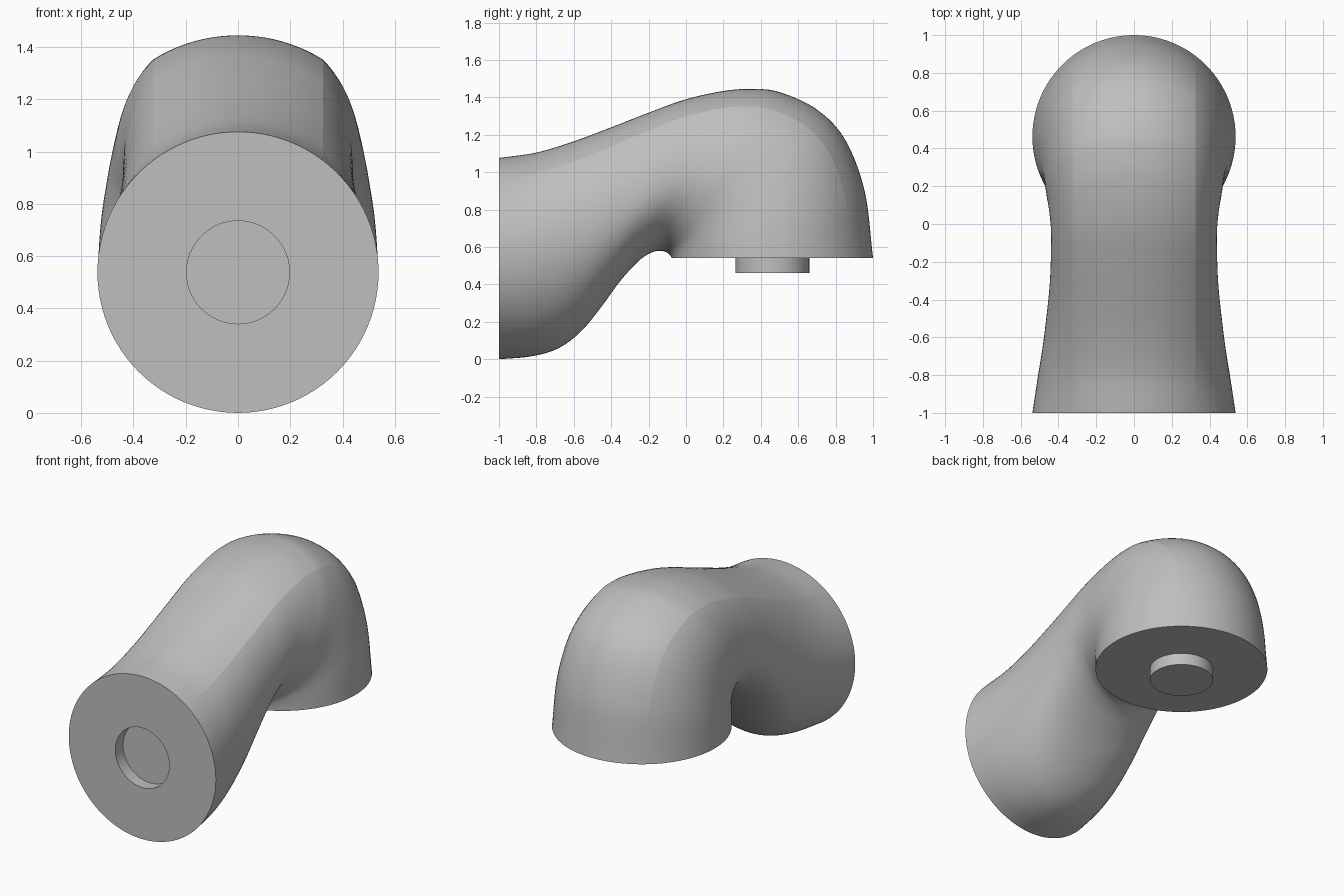
import bpy, bmesh
from math import sin, cos, pi, acos
from mathutils import Vector

cube = bpy.data.objects.get("Cube")
if cube:
    bpy.data.objects.remove(cube, do_unlink=True)

R = 0.538            # radius of both end faces
CREASE_X = 0.325     # half width of the top strip
PEG_R, PEG_H = 0.197, 0.08
TOP_N, SIDE_N, STEPS = 20, 76, 8

grey = bpy.data.materials.new("plain grey")
grey.use_nodes = True
colour = (0.52, 0.52, 0.52, 1)
grey.diffuse_color = colour
grey.node_tree.nodes["Principled BSDF"].inputs["Base Color"].default_value = colour

# Sections along the elbow: top y, top z, bottom y, bottom z, half width
SECTIONS = [Vector(s) for s in (
    (-1, 1.076, -1, 0, R),
    (-.8, 1.105, -.83, .015, .51),
    (-.6, 1.165, -.69, .055, .483),
    (-.4, 1.24, -.57, .14, .463),
    (-.2, 1.318, -.46, .27, .447),
    (0, 1.39, -.35, .42, .44),
    (.2, 1.434, -.25, .528, .44),
    (.35, 1.445, -.18, .572, .45),
    (.5, 1.428, -.135, .579, .465),
    (.7, 1.335, -.108, .573, .482),
    (.85, 1.175, -.092, .563, .502),
    (.955, .9, -.082, .552, .525),
    (1, .54, -.076, .54, R))]


def spline(points, steps):
    """Smooth curve through points of any dimension."""
    p = [2 * points[0] - points[1], *points, 2 * points[-1] - points[-2]]
    for a, b, c, d in zip(p, p[1:], p[2:], p[3:]):
        for k in range(steps):
            t = k / steps
            yield b + (c - a) * (t / 2) + (2*a - 5*b + 4*c - d) * (t*t / 2) \
                + (3*b - a - 3*c + d) * (t**3 / 2)
    yield points[-1]


# Angles around a section: the top strip first, then the rest
a0 = acos(CREASE_X / R)
a1 = pi - a0
ANGLES = [a0 + (a1 - a0) * i / TOP_N for i in range(TOP_N)]
ANGLES += [a1 + (2 * pi + a0 - a1) * i / SIDE_N for i in range(SIDE_N)]
CREASE_Z = R * sin(a0)


def outline(a, w, h):
    """Round top strip of fixed size, with sides fitted beneath it."""
    c, s = R * cos(a), R * sin(a)
    if s < 0:
        return w * cos(a), h * sin(a)
    if abs(c) <= CREASE_X + 1e-6:
        return c, h - R + s
    k = (abs(c) - CREASE_X) / (R - CREASE_X)
    x = CREASE_X + (w - CREASE_X) * k
    return (x if c > 0 else -x), s * (h - R + CREASE_Z) / CREASE_Z


def bridge(bm, a, b):
    n = len(a)
    for i in range(n):
        j = (i + 1) % n
        bm.faces.new((a[i], a[j], b[j], b[i]))


def finish(name, bm, creases=()):
    bmesh.ops.recalc_face_normals(bm, faces=bm.faces)
    for f in bm.faces:
        f.smooth = True
    for e in bm.edges:
        on_crease = all(v in creases for v in e.verts)
        limit = 0.09 if on_crease else 0.6
        e.smooth = e.calc_face_angle(0) < limit
    mesh = bpy.data.meshes.new(name)
    bm.to_mesh(mesh)
    bm.free()
    mesh.materials.append(grey)
    obj = bpy.data.objects.new(name, mesh)
    bpy.context.collection.objects.link(obj)


# Elbow body
bm = bmesh.new()
rings = []
for ty, tz, by, bz, w in spline(SECTIONS, STEPS):
    top, low = Vector((0, ty, tz)), Vector((0, by, bz))
    mid, up = (top + low) / 2, (top - low).normalized()
    h = (top - low).length / 2
    ring = []
    for a in ANGLES:
        x, u = outline(a, w, h)
        ring.append(bm.verts.new(mid + up * u + Vector((x, 0, 0))))
    rings.append(ring)
for a, b in zip(rings, rings[1:]):
    bridge(bm, a, b)
creases = {r[i] for r in rings for i in (0, TOP_N)}

# Front face with its round socket
rim, floor = [[bm.verts.new((PEG_R * cos(a), y, R + PEG_R * sin(a))) for a in ANGLES]
              for y in (-1, -1 + PEG_H)]
bridge(bm, rings[0], rim)
bridge(bm, rim, floor)
bm.faces.new(floor)
# Flat underside of the far end
bm.faces.new(rings[-1])
finish("elbow_body", bm, creases)

# Locating peg below the far end
bm = bmesh.new()
bmesh.ops.create_cone(bm, cap_ends=True, segments=64, radius1=PEG_R,
                      radius2=PEG_R, depth=PEG_H)
bmesh.ops.translate(bm, verts=bm.verts, vec=(0, 0.462, 0.54 - PEG_H / 2))
finish("locating_peg", bm)
